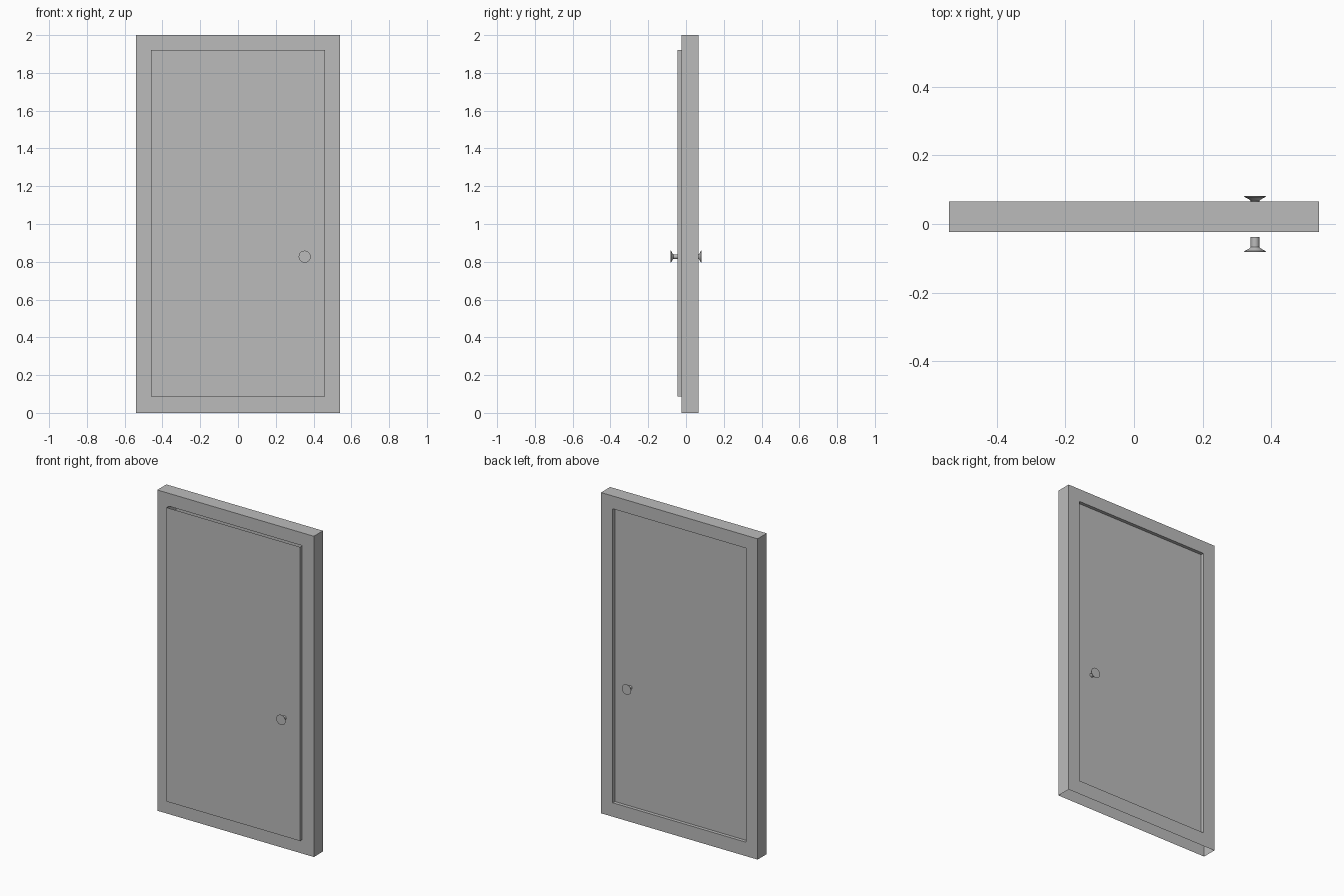
import bpy, bmesh, math
from mathutils import Matrix, Vector

if "Cube" in bpy.data.objects:
    bpy.data.objects.remove(bpy.data.objects["Cube"], do_unlink=True)

grey = bpy.data.materials.new("plain grey")
grey.use_nodes = True
grey.diffuse_color = (0.5, 0.5, 0.5, 1)
grey.node_tree.nodes["Principled BSDF"].inputs["Base Color"].default_value = (0.5, 0.5, 0.5, 1)

WIDTH, HEIGHT, THICK = 0.54, 2.0, 0.09
DOOR_W, DOOR_LOW, DOOR_TOP = 0.46, 0.087, 1.92
FRAME_FRONT = -0.024
FRAME_BACK = FRAME_FRONT + THICK


def finish(bm, name):
    mesh = bpy.data.meshes.new(name)
    bm.to_mesh(mesh)
    bm.free()
    mesh.materials.append(grey)
    obj = bpy.data.objects.new(name, mesh)
    bpy.context.collection.objects.link(obj)
    return obj


def rect(bm, half, low, top, y):
    corners = ((-half, low), (half, low), (half, top), (-half, top))
    return [bm.verts.new((x, y, z)) for x, z in corners]


def bridge(bm, a, b, sides):
    for i in sides:
        j = (i + 1) % len(a)
        bm.faces.new((a[i], a[j], b[j], b[i]))


# Frame: a rectangular surround, open on its underside
bm = bmesh.new()
outer_front = rect(bm, WIDTH, 0, HEIGHT, FRAME_FRONT)
inner_front = rect(bm, DOOR_W, DOOR_LOW, DOOR_TOP, FRAME_FRONT)
inner_back = rect(bm, DOOR_W, DOOR_LOW, DOOR_TOP, FRAME_BACK)
outer_back = rect(bm, WIDTH, 0, HEIGHT, FRAME_BACK)
bridge(bm, outer_front, inner_front, range(4))
bridge(bm, inner_front, inner_back, range(4))
bridge(bm, inner_back, outer_back, range(4))
bridge(bm, outer_back, outer_front, (1, 2, 3))
finish(bm, "door_frame")

# Door leaf: proud at the front, recessed at the back, open top and bottom
bm = bmesh.new()
front = rect(bm, DOOR_W, DOOR_LOW, DOOR_TOP, -0.046)
back = rect(bm, DOOR_W, DOOR_LOW, DOOR_TOP, 0.045)
bm.faces.new(front)
bm.faces.new(back[::-1])
bridge(bm, back, front, (1, 3))
finish(bm, "door_leaf")

# Knobs: a turned stem flaring into a flat disc, one on each face
PROFILE = ((0.0125, 0.038), (0.0125, 0.067), (0.016, 0.071),
           (0.031, 0.079), (0.032, 0.082))
SIDES = 20


def knob(name, turn):
    bm = bmesh.new()
    place = Matrix.Translation((0.353, 0, 0.827)) @ Matrix.Rotation(turn, 4, "Z")
    rings = []
    for radius, out in PROFILE:
        ring = []
        for i in range(SIDES):
            a = math.tau * i / SIDES
            p = Vector((radius * math.cos(a), -out, radius * math.sin(a)))
            ring.append(bm.verts.new(place @ p))
        rings.append(ring)
    for a, b in zip(rings, rings[1:]):
        bridge(bm, a, b, range(SIDES))
    bm.faces.new(rings[-1])
    bmesh.ops.recalc_face_normals(bm, faces=bm.faces)
    obj = finish(bm, name)
    bpy.ops.object.select_all(action="DESELECT")
    obj.select_set(True)
    bpy.context.view_layer.objects.active = obj
    bpy.ops.object.shade_smooth_by_angle(angle=math.radians(30))


knob("front_knob", 0)
knob("back_knob", math.pi)
